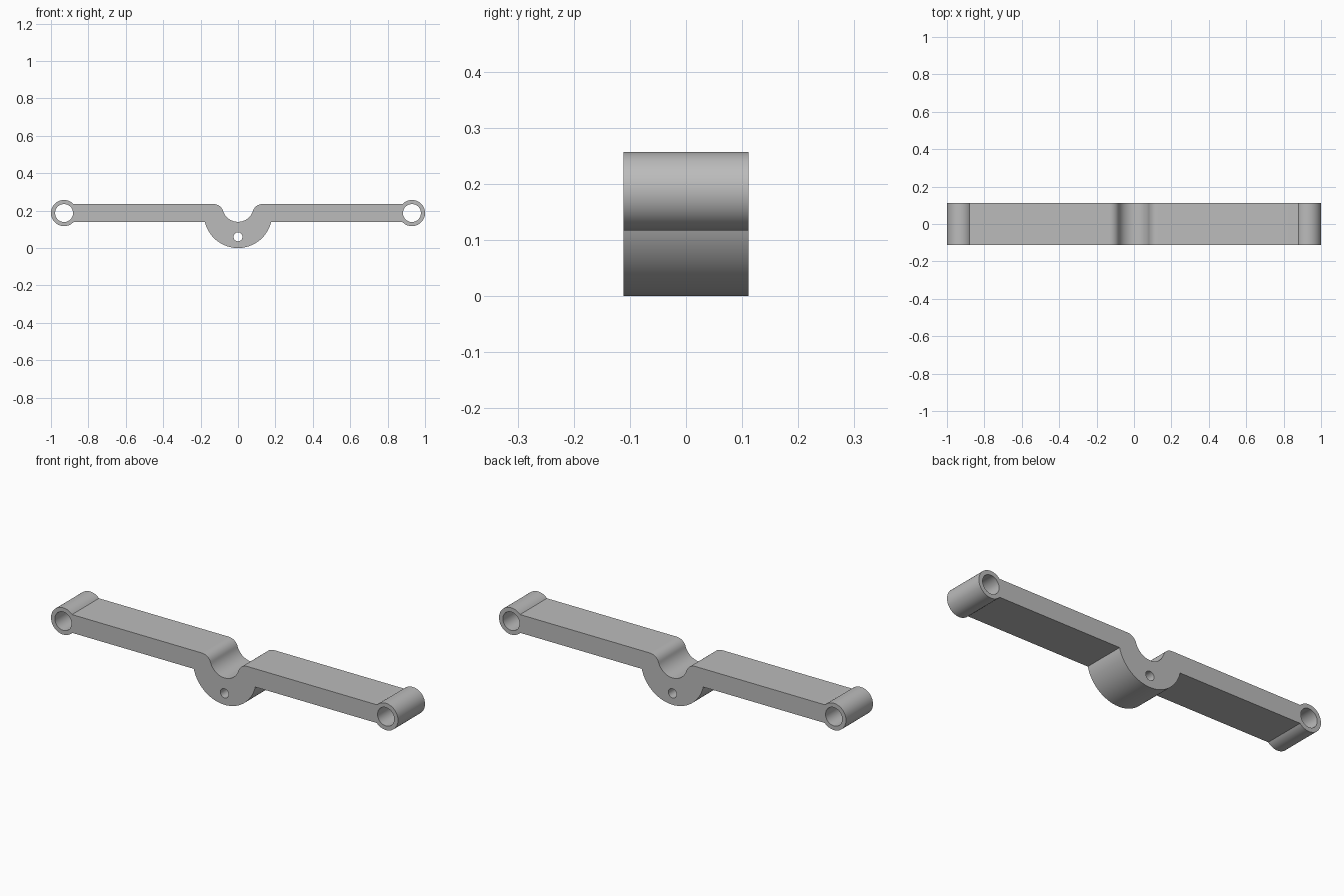
import bpy, bmesh
from math import sin, cos, asin, atan2, pi, radians

cube = bpy.data.objects.get("Cube")
if cube:
    bpy.data.objects.remove(cube, do_unlink=True)

# Main dimensions
HALF_DEPTH = 0.111
BAR_LOW, BAR_TOP = 0.14, 0.235
RING_X, RING_Z, RING_R, BORE_R = 0.93, 0.187, 0.07, 0.048
LOBE_R = 0.182
DIP_R, DIP_Z = 0.084, 0.224
FILLET_R, FILLET_X = 0.0524, 0.13
FILLET_Z = BAR_TOP - FILLET_R


def arc(x, z, r, start, end, steps):
    return [(x + r * cos(start + (end - start) * i / steps),
             z + r * sin(start + (end - start) * i / steps))
            for i in range(steps + 1)]


def circle(x, z, r, steps=48):
    return arc(x, z, r, 0, 2 * pi, steps)[:-1]


# Half outline: hub lobe, end ring, rounded shoulder, saddle dip
low = asin((BAR_LOW - RING_Z) / RING_R)
high = asin((BAR_TOP - RING_Z) / RING_R)
turn = atan2(DIP_Z - FILLET_Z, -FILLET_X)
half = arc(0, LOBE_R, LOBE_R, -pi / 2, asin((BAR_LOW - LOBE_R) / LOBE_R), 28)
half += arc(RING_X, RING_Z, RING_R, -pi - low, pi - high, 48)
half += arc(FILLET_X, FILLET_Z, FILLET_R, pi / 2, turn, 12)
half += arc(0, DIP_Z, DIP_R, turn - pi, -pi / 2, 16)[1:]
outline = half + [(-x, z) for x, z in reversed(half[1:-1])]

# Filled profile with the bores, extruded through the depth
loops = [outline, circle(0, 0.06, 0.024, 32)]
loops += [circle(side * RING_X, RING_Z, BORE_R) for side in (-1, 1)]
curve = bpy.data.curves.new("lever_profile", "CURVE")
curve.dimensions = "2D"
curve.fill_mode = "BOTH"
curve.extrude = HALF_DEPTH
for loop in loops:
    spline = curve.splines.new("POLY")
    spline.points.add(len(loop) - 1)
    for point, (x, z) in zip(spline.points, loop):
        point.co = (x, z, 0, 1)
    spline.use_cyclic_u = True

lever = bpy.data.objects.new("lever_arm", curve)
bpy.context.collection.objects.link(lever)
lever.rotation_euler.x = pi / 2
bpy.ops.object.select_all(action="DESELECT")
lever.select_set(True)
bpy.context.view_layer.objects.active = lever
bpy.ops.object.convert(target="MESH")
lever = bpy.context.object
lever.name = "lever_arm"
bpy.ops.object.transform_apply(location=False, rotation=True, scale=False)

# Weld the caps to the walls
bm = bmesh.new()
bm.from_mesh(lever.data)
bmesh.ops.remove_doubles(bm, verts=bm.verts, dist=0.00005)
bmesh.ops.recalc_face_normals(bm, faces=bm.faces)
bm.to_mesh(lever.data)
bm.free()

# Plain grey finish
grey = bpy.data.materials.new("plain_grey")
grey.use_nodes = True
colour = (0.5, 0.5, 0.5, 1)
grey.diffuse_color = colour
grey.node_tree.nodes["Principled BSDF"].inputs["Base Color"].default_value = colour
lever.data.materials.clear()
lever.data.materials.append(grey)
bpy.ops.object.shade_smooth_by_angle(angle=radians(30))
